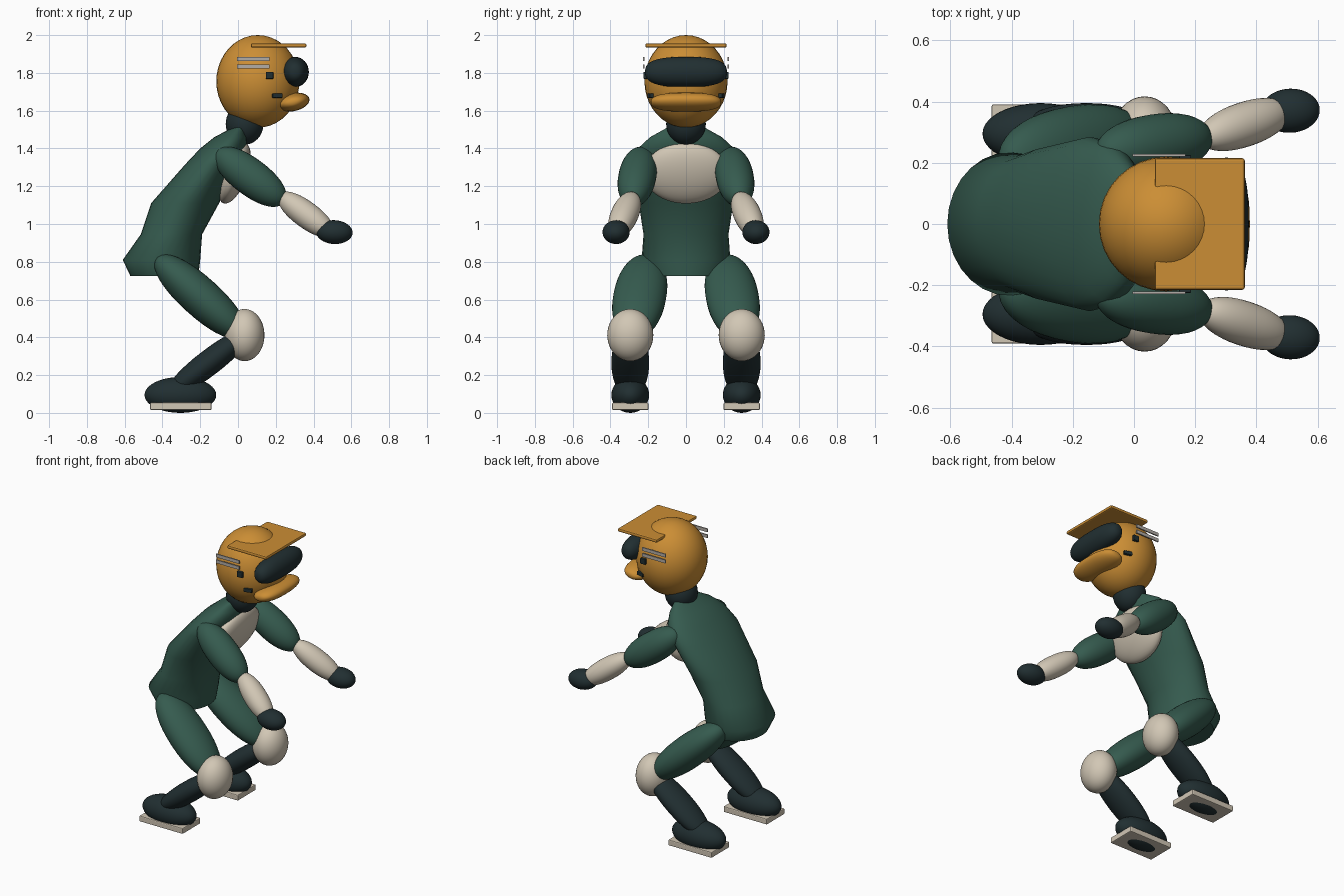
import bpy, bmesh, math
from mathutils import Vector, Matrix

if "Cube" in bpy.data.objects:
    bpy.data.objects.remove(bpy.data.objects["Cube"])


def material(name, rgb):
    m = bpy.data.materials.new(name)
    m.diffuse_color = (*rgb, 1)
    m.use_nodes = True
    m.node_tree.nodes["Principled BSDF"].inputs["Base Color"].default_value = m.diffuse_color
    return m


ORANGE = material("orange", (0.60, 0.27, 0.035))
GREEN = material("suit green", (0.036, 0.105, 0.078))
CREAM = material("cream", (0.64, 0.57, 0.46))
DARK = material("dark slate", (0.015, 0.028, 0.031))
GREY = material("warm grey", (0.45, 0.42, 0.39))


def finish(name, bm, mat, smooth=True):
    bmesh.ops.recalc_face_normals(bm, faces=bm.faces)
    for f in bm.faces:
        f.smooth = smooth
    me = bpy.data.meshes.new(name)
    bm.to_mesh(me)
    bm.free()
    me.materials.append(mat)
    ob = bpy.data.objects.new(name, me)
    bpy.context.collection.objects.link(ob)
    return ob


def blob(name, mat, center, radii, along=(0, 0, 1), side=(0, 1, 0), n=2.0):
    """Rounded body: radii are (side, depth, along); n > 2 makes blunter ends."""
    w = Vector(along).normalized()
    u = Vector(side)
    u = (u - w * u.dot(w)).normalized()
    v = w.cross(u)
    bm = bmesh.new()
    bmesh.ops.create_uvsphere(bm, u_segments=32, v_segments=20, radius=1)
    for vert in bm.verts:
        x, y, z = vert.co
        r = math.hypot(x, y)
        k = r ** (2 / n) / r if r > 1e-5 else 1
        z = math.copysign(abs(z) ** (2 / n), z)
        vert.co = (Vector(center) + u * x * k * radii[0]
                   + v * y * k * radii[1] + w * z * radii[2])
    return finish(name, bm, mat)


def box(name, mat, lo, hi, bevel=0.0, turn=0.0):
    lo, hi = Vector(lo), Vector(hi)
    bm = bmesh.new()
    bmesh.ops.create_cube(bm, size=1)
    bmesh.ops.scale(bm, vec=hi - lo, verts=bm.verts)
    if bevel:
        bmesh.ops.bevel(bm, geom=bm.edges[:], offset=bevel, segments=2,
                        affect='EDGES', profile=0.5)
    bmesh.ops.transform(bm, matrix=Matrix.Translation((lo + hi) / 2)
                        @ Matrix.Rotation(turn, 4, 'Z'), verts=bm.verts)
    return finish(name, bm, mat, False)


# Torso: lofted oval rings (height, back x, front x, half width)
RINGS = [(0.725, -0.57, -0.21, 0.20), (0.81, -0.61, -0.20, 0.235),
         (0.945, -0.515, -0.19, 0.225), (1.11, -0.46, -0.10, 0.25),
         (1.315, -0.28, -0.01, 0.285), (1.40, -0.20, 0.045, 0.255),
         (1.46, -0.125, 0.05, 0.19), (1.51, -0.03, 0.04, 0.10)]
bm = bmesh.new()
loops = []
for z, back, front, half in RINGS:
    loops.append([bm.verts.new(((back + front) / 2 + (front - back) / 2 * math.cos(a),
                                half * math.sin(a), z))
                  for a in (i * math.tau / 28 for i in range(28))])
for lower, upper in zip(loops, loops[1:]):
    for i in range(28):
        j = (i + 1) % 28
        bm.faces.new((lower[i], lower[j], upper[j], upper[i]))
bm.faces.new(loops[0][::-1])
bm.faces.new(loops[-1])
torso = finish("torso", bm, GREEN)
for poly in torso.data.polygons:
    poly.use_smooth = len(poly.vertices) == 4

blob("chest_panel", CREAM, (-0.02, 0, 1.27), (0.225, 0.07, 0.17), along=(0.34, 0, 0.94))
blob("neck", DARK, (0.035, 0, 1.53), (0.105, 0.10, 0.11))

# Head, brim, goggles and bill
blob("head", ORANGE, (0.105, 0, 1.755), (0.22, 0.22, 0.245))
box("cap_brim", ORANGE, (0.068, -0.215, 1.934), (0.362, 0.215, 1.956), 0.008)
blob("goggles", DARK, (0.302, 0, 1.805), (0.073, 0.08, 0.217),
     along=(0, 1, 0), side=(1, 0, 0), n=2.7)
blob("bill", ORANGE, (0.29, 0, 1.645), (0.09, 0.048, 0.187),
     along=(0, 1, 0), side=(0.97, 0, 0.2), n=2.6)

for s, tag in ((1, "left"), (-1, "right")):
    # Small head details
    for i, z in enumerate((1.822, 1.862)):
        box(f"{tag}_vent_{i + 1}", GREY, (-0.005, s * 0.224 - 0.004, z),
            (0.168, s * 0.224 + 0.004, z + 0.022))
    box(f"{tag}_strap_clip", DARK, (0.147, s * 0.215 - 0.01, 1.768),
        (0.187, s * 0.215 + 0.01, 1.806), 0.004)
    box(f"{tag}_mouth_corner", DARK, (0.18, s * 0.188 - 0.01, 1.668),
        (0.235, s * 0.188 + 0.01, 1.692), 0.004, turn=-s * 0.25)

    # Arm
    blob(f"{tag}_upper_arm", GREEN, (0.065, s * 0.258, 1.25), (0.10, 0.098, 0.225),
         along=(0.32, s * 0.05, -0.24), n=2.2)
    blob(f"{tag}_forearm", CREAM, (0.36, s * 0.325, 1.05), (0.073, 0.07, 0.18),
         along=(0.27, s * 0.09, -0.20), n=2.2)
    blob(f"{tag}_hand", DARK, (0.51, s * 0.37, 0.957), (0.072, 0.063, 0.097),
         along=(1, s * 0.05, -0.05))

    # Leg
    blob(f"{tag}_thigh", GREEN, (-0.2, s * 0.245, 0.615), (0.14, 0.105, 0.31),
         along=(0.4, s * 0.07, -0.36), n=2.2)
    blob(f"{tag}_knee_pad", CREAM, (0.035, s * 0.295, 0.412), (0.122, 0.105, 0.138))
    blob(f"{tag}_shin", DARK, (-0.155, s * 0.295, 0.265), (0.10, 0.068, 0.27),
         along=(0.35, 0, 0.27), n=2.2)

    # Foot pokes slightly through its flat sole
    blob(f"{tag}_foot", DARK, (-0.305, s * 0.295, 0.095), (0.10, 0.095, 0.19),
         along=(1, 0, 0))
    box(f"{tag}_sole", CREAM, (-0.465, s * 0.295 - 0.096, 0.015),
        (-0.14, s * 0.295 + 0.096, 0.054), 0.006)
